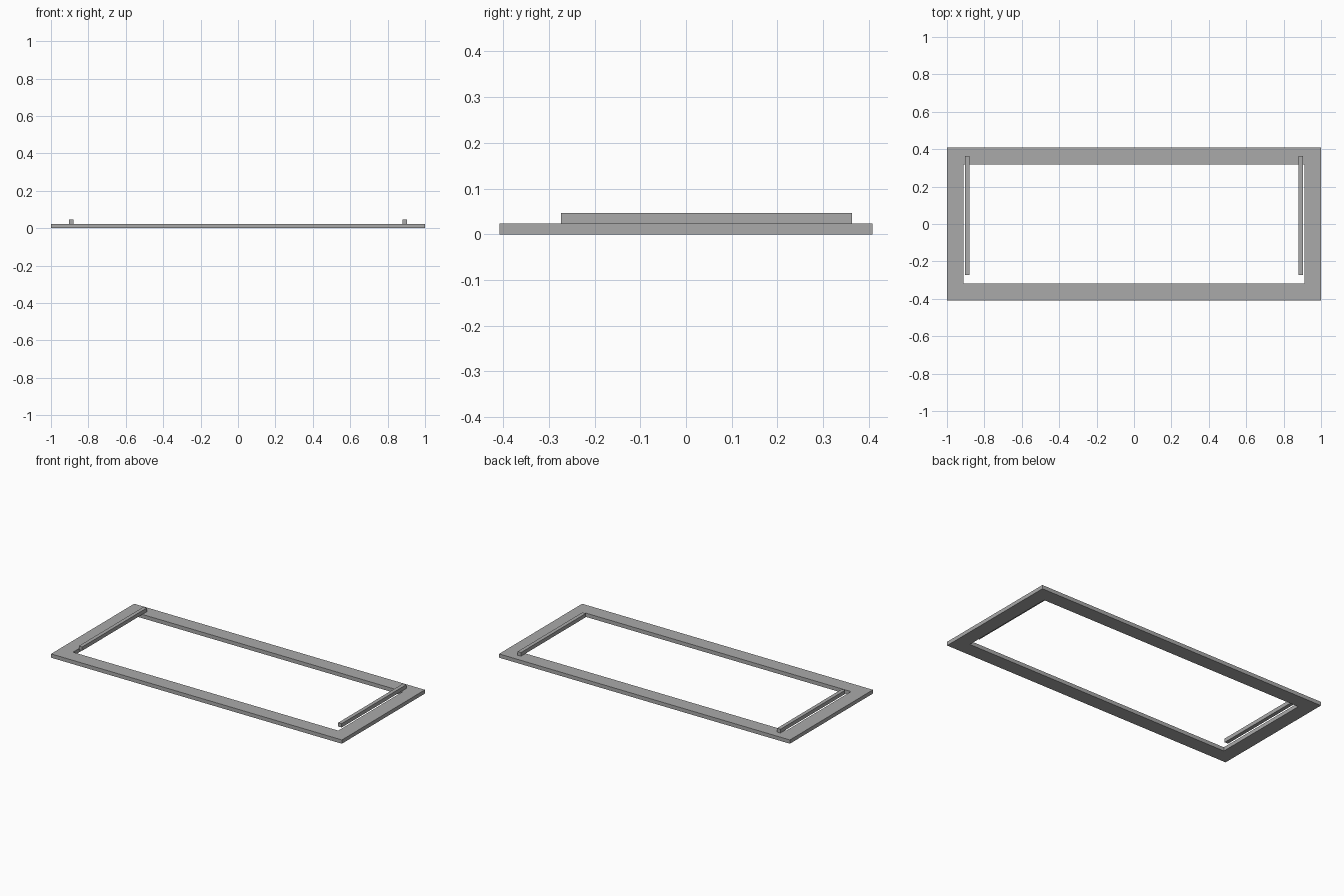
import bpy
import bmesh

cube = bpy.data.objects.get("Cube")
if cube:
    bpy.data.objects.remove(cube, do_unlink=True)

# One flat grey for everything
GREY = (0.40, 0.40, 0.40, 1.0)
grey = bpy.data.materials.new("plain_grey")
grey.use_nodes = True
grey.diffuse_color = GREY
grey.node_tree.nodes["Principled BSDF"].inputs["Base Color"].default_value = GREY

T = 0.0235                      # thickness of frame and rails
OUT_X, OUT_Y = 1.0, 0.408       # outer half sizes
IN_X, IN_Y = 0.912, 0.318       # opening half sizes


def finish(name, bm):
    bmesh.ops.recalc_face_normals(bm, faces=bm.faces)
    mesh = bpy.data.meshes.new(name)
    bm.to_mesh(mesh)
    bm.free()
    mesh.materials.append(grey)
    obj = bpy.data.objects.new(name, mesh)
    bpy.context.collection.objects.link(obj)
    return obj


def rectangle(bm, hx, hy):
    corners = [(-1, -1), (1, -1), (1, 1), (-1, 1)]
    return [bm.verts.new((sx * hx, sy * hy, 0)) for sx, sy in corners]


# Flat rectangular frame: a ring of faces extruded upward
bm = bmesh.new()
outer = rectangle(bm, OUT_X, OUT_Y)
inner = rectangle(bm, IN_X, IN_Y)
for i in range(4):
    j = (i + 1) % 4
    bm.faces.new((outer[i], outer[j], inner[j], inner[i]))
ring = bmesh.ops.extrude_face_region(bm, geom=bm.faces[:], use_keep_orig=True)
raised = [v for v in ring["geom"] if isinstance(v, bmesh.types.BMVert)]
bmesh.ops.translate(bm, verts=raised, vec=(0, 0, T))
finish("frame", bm)

# Two rails resting on the frame's back edge, running over the opening
for name, side in (("left_rail", 1), ("right_rail", -1)):
    bm = bmesh.new()
    bmesh.ops.create_cube(bm, size=1)
    bmesh.ops.scale(bm, verts=bm.verts, vec=(T, 2 * IN_Y, T))
    rail = finish(name, bm)
    rail.location = (side * 0.892, 0.045, 1.5 * T)
